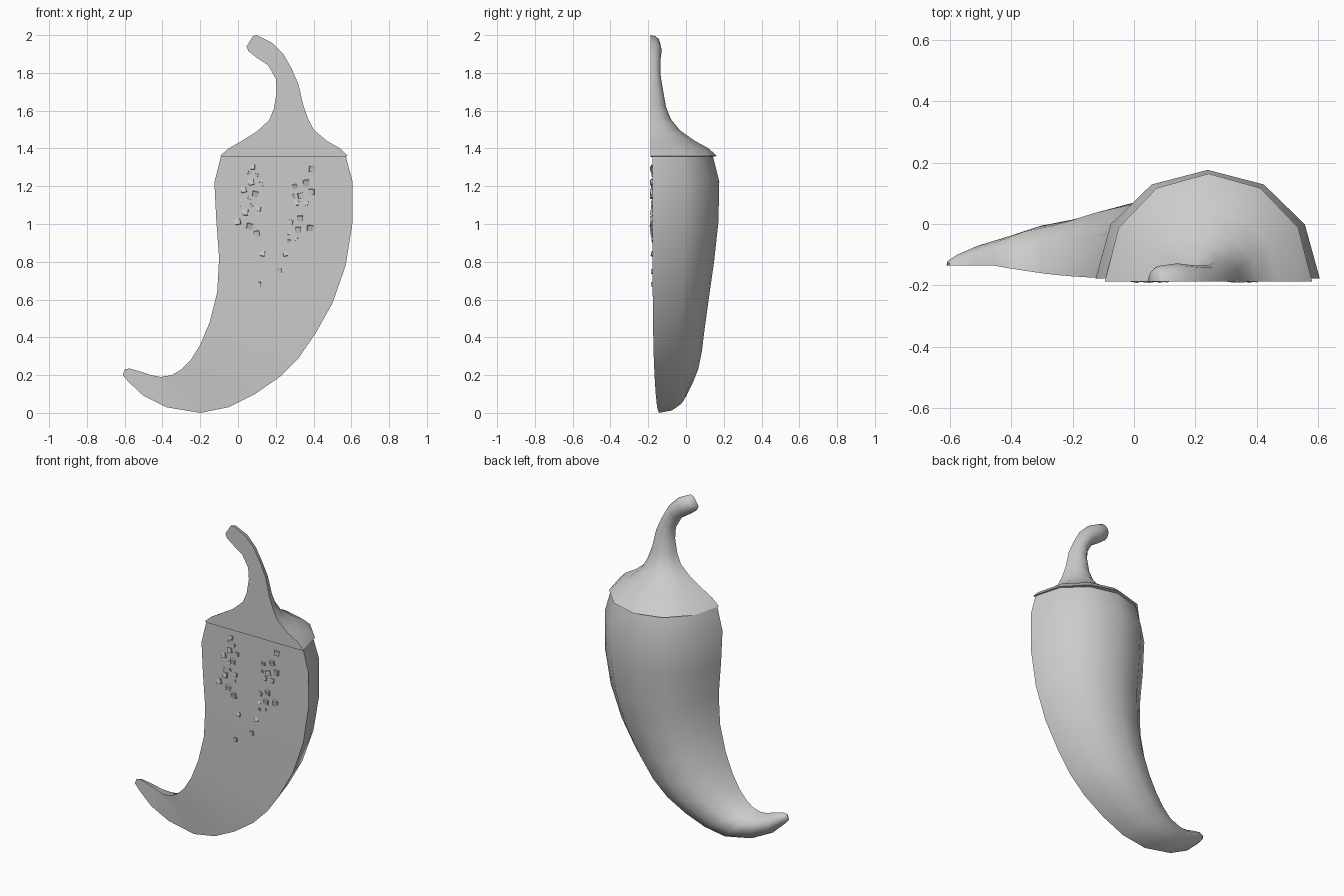
import bpy
import bmesh
import math
import random
from mathutils import Euler, Matrix, Vector

random.seed(4)
ARC_STEPS = 6

default_cube = bpy.data.objects.get("Cube")
if default_cube:
    bpy.data.objects.remove(default_cube, do_unlink=True)

# One plain grey for the whole model
grey = bpy.data.materials.new("plain grey")
grey.diffuse_color = (0.6, 0.6, 0.6, 1)
grey.use_nodes = True
grey.node_tree.nodes["Principled BSDF"].inputs["Base Color"].default_value = grey.diffuse_color


def finish(name, bm, smooth_angle=None):
    """Turn a bmesh into a named, shaded object."""
    bmesh.ops.recalc_face_normals(bm, faces=bm.faces)
    mesh = bpy.data.meshes.new(name)
    bm.to_mesh(mesh)
    bm.free()
    mesh.materials.append(grey)
    part = bpy.data.objects.new(name, mesh)
    bpy.context.collection.objects.link(part)
    if smooth_angle:
        bpy.ops.object.select_all(action='DESELECT')
        part.select_set(True)
        bpy.context.view_layer.objects.active = part
        bpy.ops.object.shade_smooth_by_angle(angle=math.radians(smooth_angle))
    return part


def half_round(name, sections, front_y, depth):
    """Loft half circles, each spanning a left and right outline point."""
    bm = bmesh.new()
    rings = []
    for i, (ax, az, bx, bz) in enumerate(sections):
        t = i / (len(sections) - 1)
        a = Vector((ax, front_y(t), az))
        b = Vector((bx, front_y(t), bz))
        middle, half = (a + b) / 2, (b - a) / 2
        back = Vector((0, half.length * depth, 0))
        ring = []
        for k in range(ARC_STEPS + 1):
            turn = math.pi * k / ARC_STEPS
            ring.append(bm.verts.new(middle - half * math.cos(turn) + back * math.sin(turn)))
        rings.append(ring)
    count = ARC_STEPS + 1
    for low, high in zip(rings, rings[1:]):
        for k in range(count):
            n = (k + 1) % count
            bm.faces.new((low[k], low[n], high[n], high[k]))
    bm.faces.new(rings[0])
    bm.faces.new(rings[-1])
    return finish(name, bm, 60)


# Curved pepper body, from the shoulder down to the tip
body_sections = [
    (-.09, 1.36, .57, 1.36), (-.125, 1.22, .605, 1.23),
    (-.115, 1.02, .605, 1), (-.1, .82, .57, .78),
    (-.11, .64, .5, .58), (-.15, .48, .41, .42),
    (-.2, .36, .32, .29), (-.25, .28, .22, .19),
    (-.3, .23, .09, .1), (-.35, .2, -.05, .03),
    (-.41, .19, -.2, 0), (-.46, .2, -.38, .03),
    (-.52, .22, -.5, .09), (-.575, .235, -.58, .165),
    (-.6, .23, -.61, .2),
]
half_round("pepper_body", body_sections,
           lambda t: -.178 + .043 * min(1, t * 1.3) ** 3, .97)

# Flared cap that narrows into the bent stem
cap_sections = [
    (-.07, 1.355, .555, 1.355), (-.095, 1.36, .58, 1.36),
    (-.05, 1.4, .54, 1.4), (.02, 1.44, .47, 1.44),
    (.1, 1.49, .4, 1.5), (.165, 1.55, .37, 1.56),
    (.19, 1.61, .345, 1.63), (.205, 1.7, .32, 1.74),
    (.2, 1.77, .285, 1.82), (.16, 1.84, .24, 1.9),
    (.1, 1.88, .18, 1.96), (.055, 1.915, .1, 2),
    (.045, 1.94, .08, 1.995),
]
half_round("cap_and_stem", cap_sections, lambda t: -.187, 1.04)

# Seeds on the cut face, as (x, z) in hundredths, grouped by cube size
seed_groups = {
    .033: [(7, 122), (3, 118), (9, 116), (4, 106), (0, 101), (6, 99), (10, 95),
           (39, 129), (36, 122), (39, 117), (33, 115), (33, 103), (38, 98), (32, 97)],
    .026: [(12, 121), (11, 108), (13, 84), (11, 68), (30, 120), (31, 111), (36, 111),
           (28, 101), (25, 84), (22, 75), (8, 130)],
    .019: [(6, 127), (10, 126), (6, 114), (2, 110), (7, 110), (10, 104),
           (29, 115), (27, 95), (31, 92), (27, 91)],
}
seeds = bmesh.new()
for size, places in seed_groups.items():
    for x, z in places:
        tilt = Euler([random.uniform(-.3, .3) for axis in range(3)]).to_matrix().to_4x4()
        spot = Matrix.Translation((x / 100, -.172, z / 100))
        bmesh.ops.create_cube(seeds, size=size * .9, matrix=spot @ tilt)
finish("seeds", seeds)
